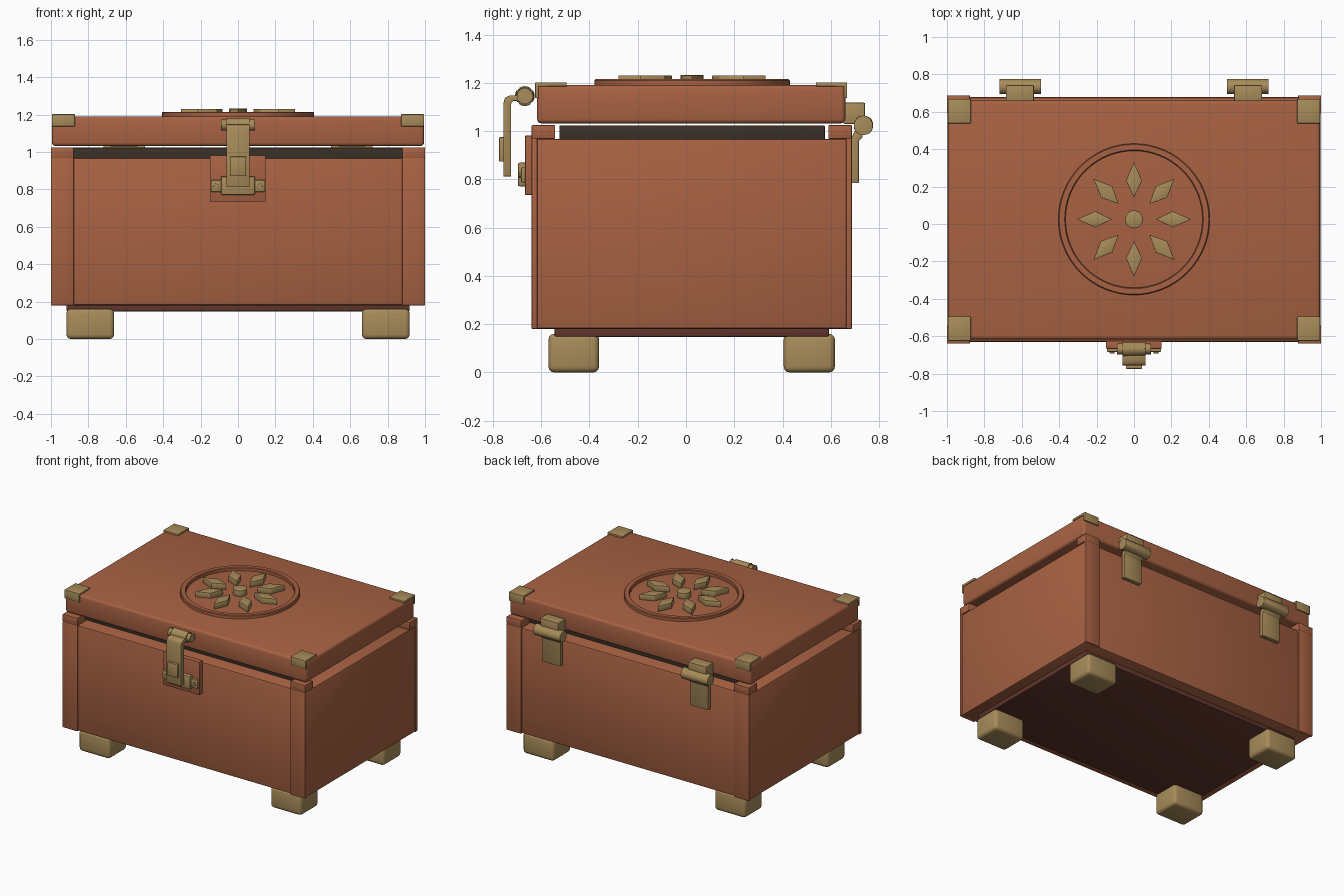
import bpy, bmesh, math
from mathutils import Matrix, Vector

if "Cube" in bpy.data.objects:
    bpy.data.objects.remove(bpy.data.objects["Cube"])


def material(name, rgb):
    m = bpy.data.materials.new(name)
    m.diffuse_color = (*rgb, 1)
    m.use_nodes = True
    m.node_tree.nodes["Principled BSDF"].inputs["Base Color"].default_value = m.diffuse_color
    return m


BRICK = material("brick_leather", (0.392, 0.122, 0.056))
BRASS = material("aged_brass", (0.392, 0.262, 0.102))
DARK = material("dark_lining", (0.042, 0.030, 0.020))
BASE = material("dark_red_brown", (0.122, 0.038, 0.026))


def finish(bm, name, mat, bevel=0, segments=2):
    if bevel:
        sharp = [e for e in bm.edges if e.calc_face_angle(0) > 0.7]
        bmesh.ops.bevel(bm, geom=sharp, offset=bevel, segments=segments,
                        profile=0.5, affect='EDGES', clamp_overlap=True)
    bmesh.ops.recalc_face_normals(bm, faces=bm.faces[:])
    me = bpy.data.meshes.new(name)
    bm.to_mesh(me)
    bm.free()
    me.materials.append(mat)
    ob = bpy.data.objects.new(name, me)
    bpy.context.collection.objects.link(ob)
    bpy.ops.object.select_all(action='DESELECT')
    ob.select_set(True)
    bpy.context.view_layer.objects.active = ob
    bpy.ops.object.shade_smooth_by_angle(angle=math.radians(35))
    return ob


def box(name, x, y, z, mat, bevel=0.006, segments=2):
    """Bevelled box from (min, max) ranges."""
    bm = bmesh.new()
    bmesh.ops.create_cube(bm, size=1)
    for v in bm.verts:
        v.co = Vector([(r[0] + r[1]) / 2 + c * (r[1] - r[0])
                       for c, r in zip(v.co, (x, y, z))])
    return finish(bm, name, mat, bevel, segments)


def rod(name, centre, radius, length, mat, axis='X', bevel=0.004):
    bm = bmesh.new()
    bmesh.ops.create_cone(bm, cap_ends=True, segments=32, radius1=radius,
                          radius2=radius, depth=length)
    turn = {'X': Matrix.Rotation(math.pi / 2, 4, 'Y'),
            'Y': Matrix.Rotation(math.pi / 2, 4, 'X'), 'Z': Matrix()}[axis]
    bm.transform(Matrix.Translation(centre) @ turn)
    return finish(bm, name, mat, bevel)


def prism(name, points, depth, mat, bevel=0.003):
    """Closed outline extruded along a vector."""
    bm = bmesh.new()
    face = bm.faces.new([bm.verts.new(p) for p in points])
    ext = bmesh.ops.extrude_face_region(bm, geom=[face])
    bmesh.ops.translate(bm, vec=depth,
                        verts=[g for g in ext["geom"] if isinstance(g, bmesh.types.BMVert)])
    return finish(bm, name, mat, bevel)


def span(s, a, b):
    return tuple(sorted((s * a, s * b)))


# Chest body: core, base and inner lining
box("body", (-0.997, 0.997), (-0.63, 0.678), (0.18, 0.968), BRICK, 0.012)
box("base_plinth", (-0.918, 0.918), (-0.545, 0.592), (0.147, 0.2), BASE, 0.008)
box("inner_lining", (-0.9, 0.9), (-0.525, 0.575), (0.95, 1.024), DARK)

# Corner strips on front and back, with caps above them
ends = {"front": ((-0.64, -0.615), (-0.64, -0.542)),
        "back": ((0.663, 0.688), (0.59, 0.688))}
for s, side in ((-1, "left"), (1, "right")):
    for end, (strip_y, cap_y) in ends.items():
        box(f"corner_strip_{end}_{side}", span(s, 0.877, 1.0), strip_y,
            (0.18, 0.97), BRICK, 0.005)
        box(f"corner_cap_{end}_{side}", span(s, 0.877, 1.0), cap_y,
            (0.967, 1.025), BRICK, 0.005)

# Feet
for s, side in ((-1, "left"), (1, "right")):
    for end, y in (("front", (-0.57, -0.36)), ("back", (0.405, 0.617))):
        box(f"foot_{end}_{side}", span(s, 0.662, 0.918), y, (0, 0.16), BRASS, 0.024, 3)

# Lid with folded corner brackets
box("lid", (-0.995, 0.995), (-0.617, 0.66), (1.032, 1.19), BRICK, 0.018, 3)
for s, side in ((-1, "left"), (1, "right")):
    for end, e, outer in (("front", -1, 0.625), ("back", 1, 0.668)):
        y0, y1, y2 = e * (outer - 0.13), e * (outer - 0.014), e * outer
        x0 = s * 0.872
        outline = [(x0, y0, 1.185), (x0, y0, 1.202), (x0, y2, 1.202),
                   (x0, y2, 1.137), (x0, y1, 1.137), (x0, y1, 1.185)]
        prism(f"lid_bracket_{end}_{side}", outline, Vector((s * 0.122, 0, 0)), BRASS)

# Round raised border on the lid
CY = 0.025
bm = bmesh.new()
N = 64
section = [(0.366, 1.185), (0.366, 1.21), (0.371, 1.215),
           (0.4, 1.215), (0.405, 1.21), (0.405, 1.185)]
rings = [[bm.verts.new((r * math.cos(a), CY + r * math.sin(a), z)) for r, z in section]
         for a in (i * math.tau / N for i in range(N))]
for i in range(N):
    a, b = rings[i], rings[(i + 1) % N]
    for j in range(len(section)):
        k = (j + 1) % len(section)
        bm.faces.new((a[j], b[j], b[k], a[k]))
finish(bm, "lid_ring", BRICK)

# Flower of eight diamonds with a round centre
rod("flower_centre", (0, CY, 1.21), 0.048, 0.046, BRASS, 'Z', 0.003)
for i in range(8):
    rot = Matrix.Rotation(i * math.pi / 4, 4, 'Z')
    pts = [rot @ Vector(p) + Vector((0, CY, 1.187))
           for p in ((0.117, 0, 0), (0.207, -0.043, 0), (0.306, 0, 0), (0.207, 0.043, 0))]
    prism(f"petal_{i + 1}", pts, Vector((0, 0, 0.043)), BRASS, 0.002)

# Latch: backing plate, catch, side tabs with rivets
box("latch_backing", (-0.15, 0.148), (-0.667, -0.625), (0.735, 0.982), BRICK, 0.005)
box("latch_catch", (-0.092, 0.092), (-0.697, -0.66), (0.77, 0.87), BRASS, 0.01)
for s, side in ((-1, "left"), (1, "right")):
    box(f"latch_tab_{side}", span(s, 0.08, 0.145), (-0.684, -0.66), (0.787, 0.85), BRASS)
    rod(f"latch_rivet_{side}", (s * 0.117, -0.686, 0.818), 0.013, 0.012, BRASS, 'Y', 0.002)

# Latch: hanging hasp, hinge pin and thumb block
hasp = [(-0.757, 0.812), (-0.757, 1.115), (-0.75, 1.138), (-0.73, 1.148),
        (-0.67, 1.148), (-0.67, 1.125), (-0.715, 1.125), (-0.725, 1.115), (-0.725, 0.812)]
prism("latch_hasp", [(-0.062, y, z) for y, z in hasp], Vector((0.124, 0, 0)), BRASS)
rod("latch_pin", (0, -0.668, 1.145), 0.029, 0.184, BRASS)
rod("latch_knuckle", (0, -0.668, 1.145), 0.037, 0.124, BRASS)
box("latch_thumb_block", (-0.043, 0.043), (-0.775, -0.75), (0.873, 0.975), BRASS, 0.005)

# Back hinges
for s, side in ((-1, "left"), (1, "right")):
    x = span(s, 0.535, 0.685)
    rod(f"hinge_barrel_{side}", (s * 0.608, 0.735, 1.024), 0.04, 0.224, BRASS)
    box(f"hinge_upper_leaf_{side}", x, (0.652, 0.742), (1.03, 1.118), BRASS, 0.005)
    leaf = [(0.686, 0.785), (0.716, 0.785), (0.716, 0.96), (0.732, 0.975),
            (0.732, 1.01), (0.705, 1.01), (0.686, 0.975)]
    prism(f"hinge_lower_leaf_{side}", [(x[0], y, z) for y, z in leaf],
          Vector((0.15, 0, 0)), BRASS)
